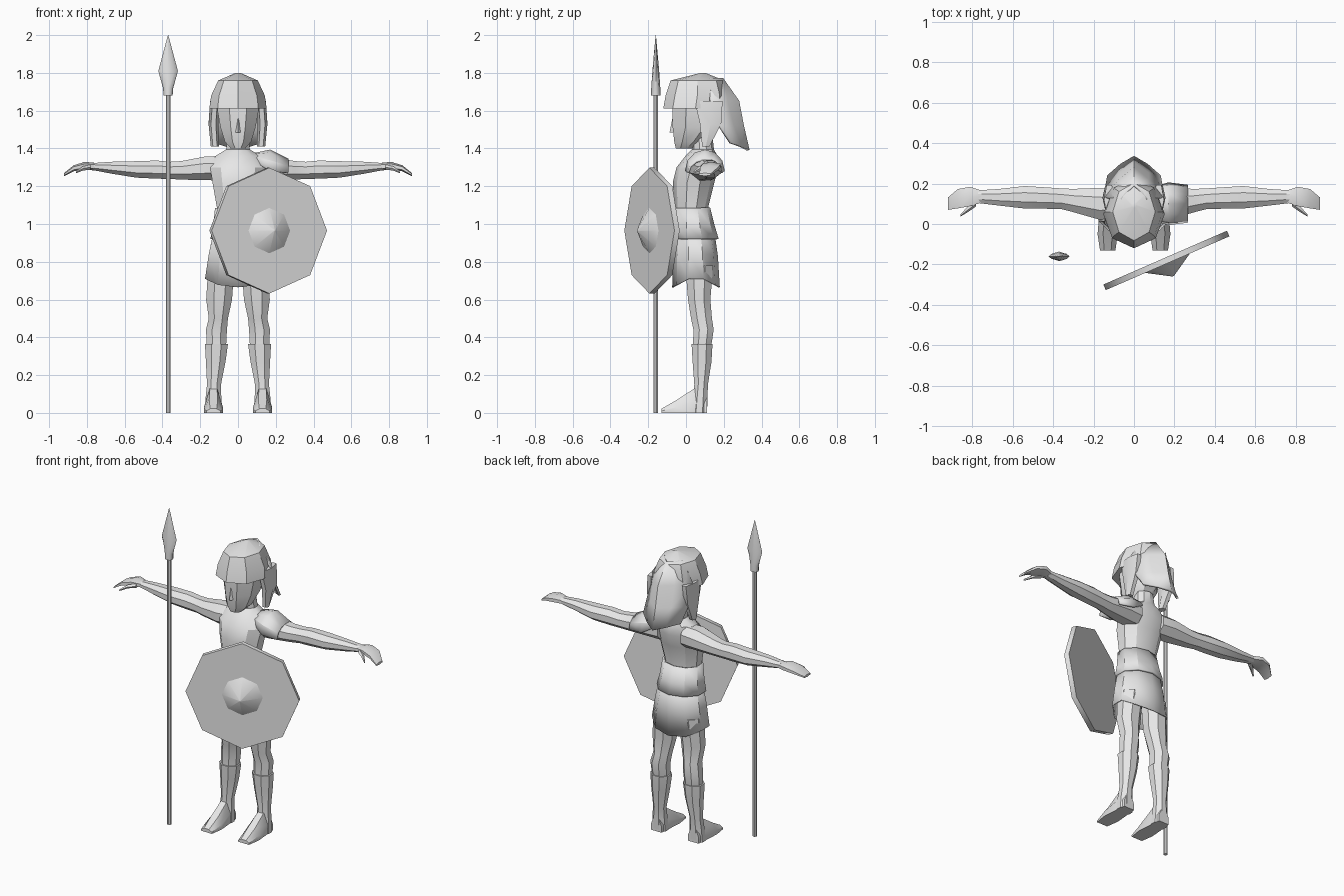
import bpy, bmesh, math
from mathutils import Matrix, Vector

GREY = bpy.data.materials.new("plain_grey")
GREY.diffuse_color = (0.8, 0.8, 0.8, 1)


def finish(name, bm, mirror=False, thick=0, angle=30):
    """Turn a bmesh into a shaded, optionally mirrored or thickened object."""
    bmesh.ops.recalc_face_normals(bm, faces=bm.faces)
    me = bpy.data.meshes.new(name)
    bm.to_mesh(me)
    bm.free()
    me.materials.append(GREY)
    ob = bpy.data.objects.new(name, me)
    bpy.context.collection.objects.link(ob)
    bpy.ops.object.select_all(action='DESELECT')
    ob.select_set(True)
    bpy.context.view_layer.objects.active = ob
    bpy.ops.object.shade_smooth_by_angle(angle=math.radians(angle))
    if thick:
        mod = ob.modifiers.new("thickness", 'SOLIDIFY')
        mod.thickness = thick
        mod.offset = 0
    if mirror:
        mod = ob.modifiers.new("mirror", 'MIRROR')
        mod.use_mirror_merge = False
    return ob


def skin(name, rings, closed=True, caps=True, **kw):
    """Bridge rows of points into a surface."""
    bm = bmesh.new()
    rows = [[bm.verts.new(p) for p in r] for r in rings]
    n = len(rows[0])
    for a, b in zip(rows, rows[1:]):
        for i in range(n if closed else n - 1):
            j = (i + 1) % n
            bm.faces.new((a[i], a[j], b[j], b[i]))
    if closed and caps:
        bm.faces.new(rows[0])
        bm.faces.new(rows[-1])
    return finish(name, bm, **kw)


def loft(name, rows, axis='z', n=8, phase=0.5, caps=True, **kw):
    """Rows: position on axis, two centre coordinates, two radii, edge drop."""
    rings = []
    for a, c1, c2, r1, r2, *drop in rows:
        ring = []
        for i in range(n):
            t = 2 * math.pi * (i + phase) / n
            u, v = c1 + r1 * math.cos(t), c2 + r2 * math.sin(t)
            w = a - (drop[0] * abs(math.sin(t)) if drop else 0)
            ring.append((u, v, w) if axis == 'z' else (w, u, v))
        rings.append(ring)
    return skin(name, rings, caps=caps, **kw)


# Legs and boots
loft("leg", [(0.78, 0.088, 0.07, 0.075, 0.08), (0.6, 0.1, 0.07, 0.074, 0.064),
             (0.5, 0.104, 0.082, 0.055, 0.06), (0.44, 0.114, 0.093, 0.06, 0.058),
             (0.35, 0.114, 0.085, 0.055, 0.052)], mirror=True)
loft("boot", [(0.365, 0.114, 0.085, 0.066, 0.06), (0.27, 0.118, 0.085, 0.056, 0.054),
              (0.15, 0.127, 0.08, 0.04, 0.039), (0.08, 0.13, 0.075, 0.045, 0.042),
              (0.0, 0.13, 0.07, 0.05, 0.045)], mirror=True)
skin("foot", [[(0.13 + x * w, y, z) for x, z in
               ((-1, 0), (1, 0), (1, h * 0.45), (0.45, h), (-0.45, h), (-1, h * 0.45))]
              for y, w, h in ((0.112, 0.036, 0.09), (0.045, 0.042, 0.13),
                              (-0.05, 0.05, 0.068), (-0.13, 0.038, 0.022))], mirror=True)

# Torso, waist and skirt
loft("torso", [(1.0, 0, 0.035, 0.12, 0.09), (1.09, 0, 0.028, 0.118, 0.09),
               (1.22, 0, 0.04, 0.142, 0.11), (1.3, 0, 0.06, 0.155, 0.11),
               (1.36, 0, 0.082, 0.125, 0.085), (1.395, 0, 0.09, 0.066, 0.058),
               (1.47, 0, 0.085, 0.056, 0.055)], n=10)
loft("waist_band", [(1.085, 0, 0.03, 0.122, 0.092), (0.99, 0, 0.038, 0.132, 0.108),
                    (0.92, 0, 0.045, 0.148, 0.122)], n=10, caps=False, thick=0.012)
loft("skirt", [(0.97, 0, 0.045, 0.13, 0.1), (0.85, 0, 0.05, 0.158, 0.115, 0.02),
               (0.73, 0, 0.053, 0.18, 0.122, 0.065)], n=10, caps=False, thick=0.008)

# Arms, hands and thumbs
loft("arm", [(0.08, 0.1, 1.295, 0.075, 0.07), (0.17, 0.1, 1.295, 0.085, 0.068),
             (0.3, 0.116, 1.284, 0.062, 0.053), (0.36, 0.125, 1.284, 0.055, 0.049),
             (0.43, 0.128, 1.288, 0.057, 0.052), (0.54, 0.132, 1.289, 0.06, 0.047),
             (0.67, 0.132, 1.298, 0.044, 0.034), (0.77, 0.135, 1.304, 0.034, 0.02)],
     axis='x', mirror=True)
loft("hand", [(0.75, 0.135, 1.303, 0.033, 0.02), (0.81, 0.136, 1.308, 0.055, 0.021),
              (0.87, 0.125, 1.295, 0.055, 0.016), (0.92, 0.1, 1.262, 0.035, 0.008)],
     axis='x', n=6, mirror=True)
loft("thumb", [(0.78, 0.105, 1.3, 0.018, 0.014), (0.82, 0.075, 1.295, 0.016, 0.012),
               (0.858, 0.042, 1.274, 0.006, 0.006)], axis='x', n=5, mirror=True)

# Shoulder guard draped over one shoulder
skin("shoulder_guard",
     [[(x, 0.1 + ry * math.cos(math.pi * i / 6), z + rz * math.sin(math.pi * i / 6))
       for i in range(7)]
      for x, z, ry, rz in ((0.085, 1.33, 0.075, 0.04), (0.17, 1.28, 0.1, 0.108),
                           (0.265, 1.27, 0.088, 0.07))],
     closed=False, thick=0.012)

# Head and nose
loft("head", [(1.4, 0, -0.012, 0.04, 0.045), (1.435, 0, 0.01, 0.075, 0.078),
              (1.51, 0, 0.045, 0.1, 0.125), (1.6, 0, 0.05, 0.118, 0.132),
              (1.68, 0, 0.05, 0.118, 0.132)])
loft("nose", [(1.485, 0, -0.065, 0.016, 0.022), (1.56, 0, -0.066, 0.008, 0.006)],
     n=4, phase=0)

# Hair: cap with fringe, side locks, long back
loft("hair_cap", [(1.612, 0, 0.05, 0.152, 0.17), (1.68, 0, 0.06, 0.142, 0.168),
                  (1.76, 0, 0.06, 0.105, 0.142), (1.8, 0, 0.09, 0.012, 0.012)],
     phase=0)
loft("hair_lock", [(1.65, 0.122, 0.12, 0.026, 0.085), (1.53, 0.13, 0.13, 0.026, 0.065),
                   (1.41, 0.122, 0.105, 0.022, 0.022)], n=6, phase=0, mirror=True)
skin("hair_back",
     [[(t * w, ye + (yc - ye) * (1 - abs(t) ** 1.3), z - tip * (1 - abs(t)))
       for t in (-1, -0.5, 0, 0.5, 1)]
      for z, w, ye, yc, tip in ((1.77, 0.06, 0.12, 0.19, 0), (1.65, 0.138, 0.13, 0.275, 0),
                                (1.52, 0.138, 0.175, 0.3, 0), (1.43, 0.128, 0.235, 0.33, 0.04))],
     closed=False, thick=0.014)

# Shield: eight-sided plate with a low conical boss
def cone(name, r1, r2, depth, offset):
    bm = bmesh.new()
    turn = Matrix.Rotation(math.radians(23.5), 4, 'Z') @ Matrix.Rotation(math.pi / 2, 4, 'X')
    bmesh.ops.create_cone(bm, cap_ends=True, segments=8, radius1=r1, radius2=r2, depth=depth,
                          matrix=Matrix.Translation((0.16, -0.18, 0.965)) @ turn
                          @ Matrix.Translation((0, 0, offset)))
    finish(name, bm, angle=50)


cone("shield_plate", 0.333, 0.333, 0.03, 0)
cone("shield_boss", 0.12, 0.004, 0.07, 0.05)

# Spear: shaft, then a flattened pointed blade with a socket
loft("spear_shaft", [(0, -0.37, -0.16, 0.013, 0.013), (1.69, -0.37, -0.16, 0.013, 0.013)])
loft("spear_head", [(1.68, -0.37, -0.16, 0.024, 0.024), (1.72, -0.37, -0.16, 0.027, 0.024),
                    (1.81, -0.37, -0.16, 0.052, 0.018), (2.0, -0.37, -0.16, 0.001, 0.001)],
     phase=0, angle=50)
